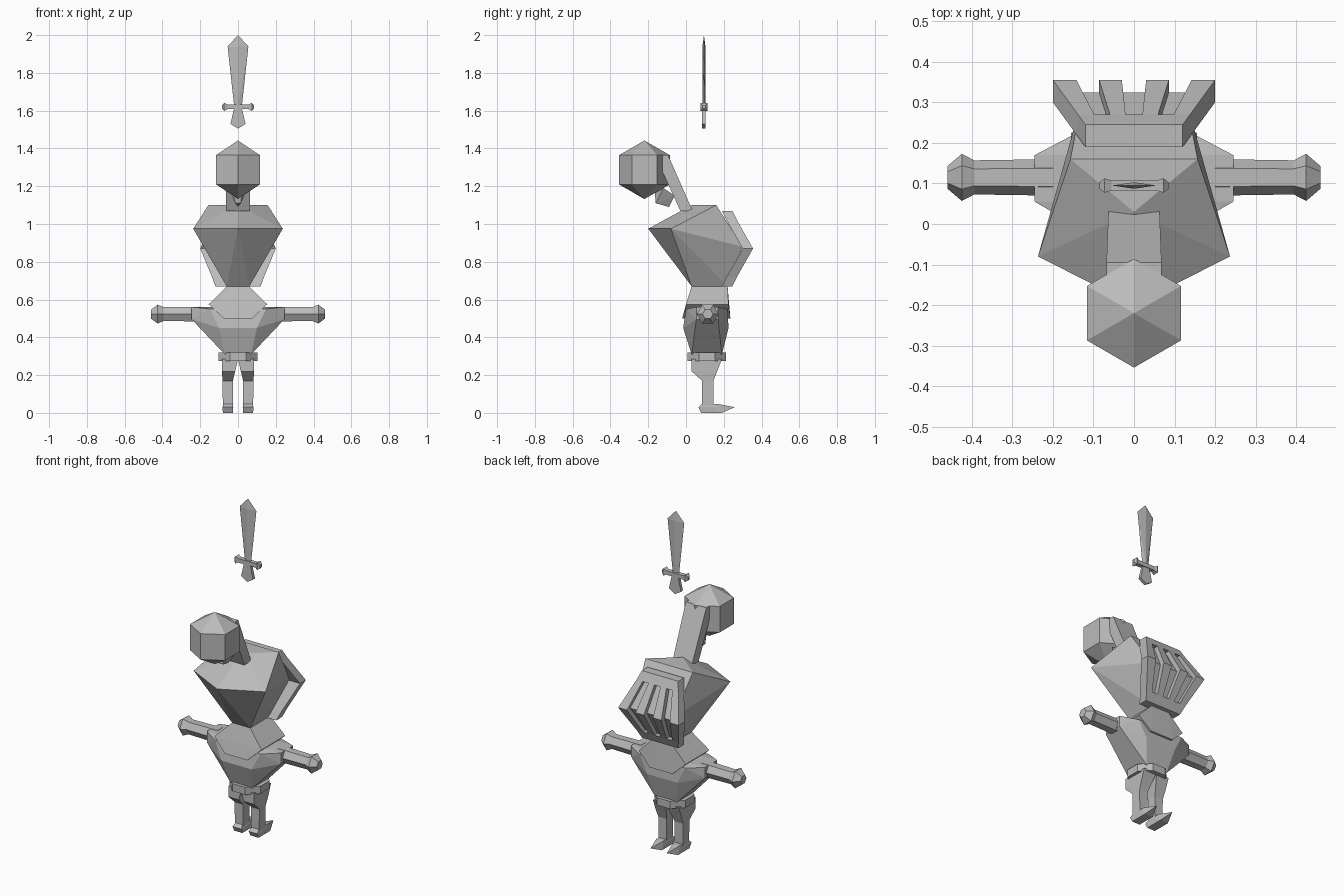
import bpy, bmesh, math
from mathutils import Matrix, Vector

cube = bpy.data.objects.get("Cube")
if cube:
    bpy.data.objects.remove(cube)

grey = bpy.data.materials.new("plain_grey")
grey.use_nodes = True
grey.diffuse_color = (0.5, 0.5, 0.5, 1)
grey.node_tree.nodes["Principled BSDF"].inputs["Base Color"].default_value = (0.5, 0.5, 0.5, 1)


def finish(name, bm):
    bmesh.ops.recalc_face_normals(bm, faces=bm.faces)
    mesh = bpy.data.meshes.new(name)
    bm.to_mesh(mesh)
    bm.free()
    mesh.materials.append(grey)
    obj = bpy.data.objects.new(name, mesh)
    bpy.context.collection.objects.link(obj)
    return obj


def hull(name, points, mirror=True):
    """Faceted solid around a few corners, optionally mirrored in x."""
    pts = {tuple(p) for p in points}
    if mirror:
        pts |= {(-x, y, z) for x, y, z in pts}
    bm = bmesh.new()
    for p in sorted(pts):
        bm.verts.new(p)
    res = bmesh.ops.convex_hull(bm, input=bm.verts[:])
    loose = {v for v in res["geom_interior"] + res["geom_unused"] if isinstance(v, bmesh.types.BMVert)}
    bmesh.ops.delete(bm, geom=list(loose), context="VERTS")
    bmesh.ops.dissolve_limit(bm, angle_limit=0.02, verts=bm.verts[:], edges=bm.edges[:])
    return finish(name, bm)


def ring_x(x, y, z, r, sides=6):
    return [(x, y + r * math.cos(i * math.tau / sides), z + r * math.sin(i * math.tau / sides))
            for i in range(sides)]


def box_ring(x0, x1, y0, y1, z):
    return [(x, y, z) for x in (x0, x1) for y in (y0, y1)]


# Head: six-sided sphere
bm = bmesh.new()
bmesh.ops.create_uvsphere(bm, u_segments=6, v_segments=3, radius=0.155,
                          matrix=Matrix.Translation((0, -0.22, 1.287)) @ Matrix.Rotation(math.pi / 6, 4, "Z"))
# keep a corner facing forward
if max(abs(v.co.x) for v in bm.verts) > 0.125:
    bmesh.ops.rotate(bm, verts=bm.verts, cent=(0, -0.22, 0), matrix=Matrix.Rotation(math.pi / 6, 3, "Z"))
finish("head", bm)

# Chin and neck
hull("chin", [(0.05, -0.12, 1.19), (0.02, -0.165, 1.165), (0.015, -0.16, 1.11),
              (0, -0.09, 1.09), (0.03, -0.06, 1.15)])
hull("neck", [(0.063, 0.035, 1.07), (0.063, -0.03, 1.07),
              (0.068, -0.095, 1.365), (0.068, -0.165, 1.365)])

# Chest
hull("chest", [(0.157, 0.16, 1.10), (0, 0.03, 1.10), (0.237, -0.08, 0.975), (0, -0.2, 0.975),
               (0.13, 0.3, 0.88), (0.06, 0.03, 0.67), (0.06, 0.22, 0.67)])

# Slotted back plate, folded across the middle
rows = [(1.07, 0.19, 0.12), (1.02, 0.215, 0.138), (0.87, 0.30, 0.2), (0.72, 0.215, 0.138), (0.67, 0.19, 0.12)]
cols = [-1, -0.71, -0.43, -0.15, 0.15, 0.43, 0.71, 1]


def folded_plate(name, offset, depth, slotted):
    bm = bmesh.new()
    grid = [[bm.verts.new((c * w, y + offset, z)) for c in cols] for z, y, w in rows]
    for r in range(len(rows) - 1):
        for c in range(len(cols) - 1):
            if slotted and r in (1, 2) and c % 2 == 1:
                continue
            bm.faces.new((grid[r][c], grid[r][c + 1], grid[r + 1][c + 1], grid[r + 1][c]))
    res = bmesh.ops.extrude_face_region(bm, geom=bm.faces[:], use_keep_orig=True)
    moved = [g for g in res["geom"] if isinstance(g, bmesh.types.BMVert)]
    bmesh.ops.translate(bm, verts=moved, vec=(0, depth, 0))
    return finish(name, bm)


folded_plate("back_plate", 0, 0.025, False)
folded_plate("back_plate_bars", 0.025, 0.03, True)

# Bib over the shoulders
hull("bib", box_ring(0.06, -0.06, 0.03, 0.22, 0.67) + box_ring(0.155, -0.155, 0.0, 0.225, 0.575)
     + box_ring(0.075, -0.075, -0.02, 0.235, 0.5))

# Lower body tapering to the waist
hull("lower_body", [(0.245, y, z) for y in (0.055, 0.17) for z in (0.495, 0.56)]
     + box_ring(0.15, -0.15, 0.0, 0.22, 0.55)
     + box_ring(0.1, -0.1, -0.015, 0.225, 0.45) + box_ring(0.18, -0.18, 0.05, 0.16, 0.45)
     + box_ring(0.07, -0.07, 0.03, 0.19, 0.31))

# Belt
bm = bmesh.new()
bmesh.ops.create_cone(bm, cap_ends=True, segments=8, radius1=0.111, radius2=0.111, depth=0.045,
                      matrix=Matrix.Translation((0, 0.11, 0.297)) @ Matrix.Rotation(math.pi / 8, 4, "Z"))
finish("belt", bm)

# Limbs on both sides
for side, s in (("left", 1), ("right", -1)):
    def part(name, pts):
        hull(f"{side}_{name}", [(s * x, y, z) for x, y, z in pts], False)

    ay, az = 0.115, 0.523
    part("forearm", ring_x(0.2, ay, az, 0.045) + ring_x(0.4, ay, az, 0.042))
    part("hand", ring_x(0.39, ay, az, 0.04) + ring_x(0.425, ay, az, 0.058) + ring_x(0.46, ay, az, 0.028))
    part("thigh", box_ring(0.0, 0.085, 0.03, 0.19, 0.285) + box_ring(0.015, 0.085, 0.03, 0.165, 0.22)
         + box_ring(0.027, 0.082, 0.085, 0.145, 0.17))
    part("shin", box_ring(0.027, 0.082, 0.085, 0.145, 0.175) + box_ring(0.027, 0.08, 0.085, 0.145, 0.02))
    part("foot", box_ring(0.025, 0.082, 0.065, 0.145, 0.03) + box_ring(0.027, 0.08, 0.08, 0.19, 0)
         + box_ring(0.03, 0.077, 0.085, 0.17, 0.047) + [(0.054, 0.258, 0.03)])

# Floating sword
sy = 0.095
hull("sword_blade", [(0, sy, 2.0), (0.055, sy, 1.94), (0.02, sy, 1.62)]
     + [(0, sy + d, z) for d in (-0.008, 0.008) for z in (1.94, 1.62)])
hull("sword_guard", [(0.07, sy + d, z) for d in (-0.013, 0.013) for z in (1.608, 1.632)])
for side, s in (("left", 1), ("right", -1)):
    hull(f"sword_guard_{side}_end", [(s * x, sy + d, z) for x, h, w in
                                     ((0.055, 0.012, 0.012), (0.073, 0.021, 0.018), (0.085, 0.008, 0.008))
                                     for d in (-w, w) for z in (1.62 - h, 1.62 + h)], False)
hull("sword_grip", [(x, sy + d, z) for x, z in ((0.02, 1.615), (0.04, 1.53), (0, 1.505))
                    for d in (-0.009, 0.009)])
